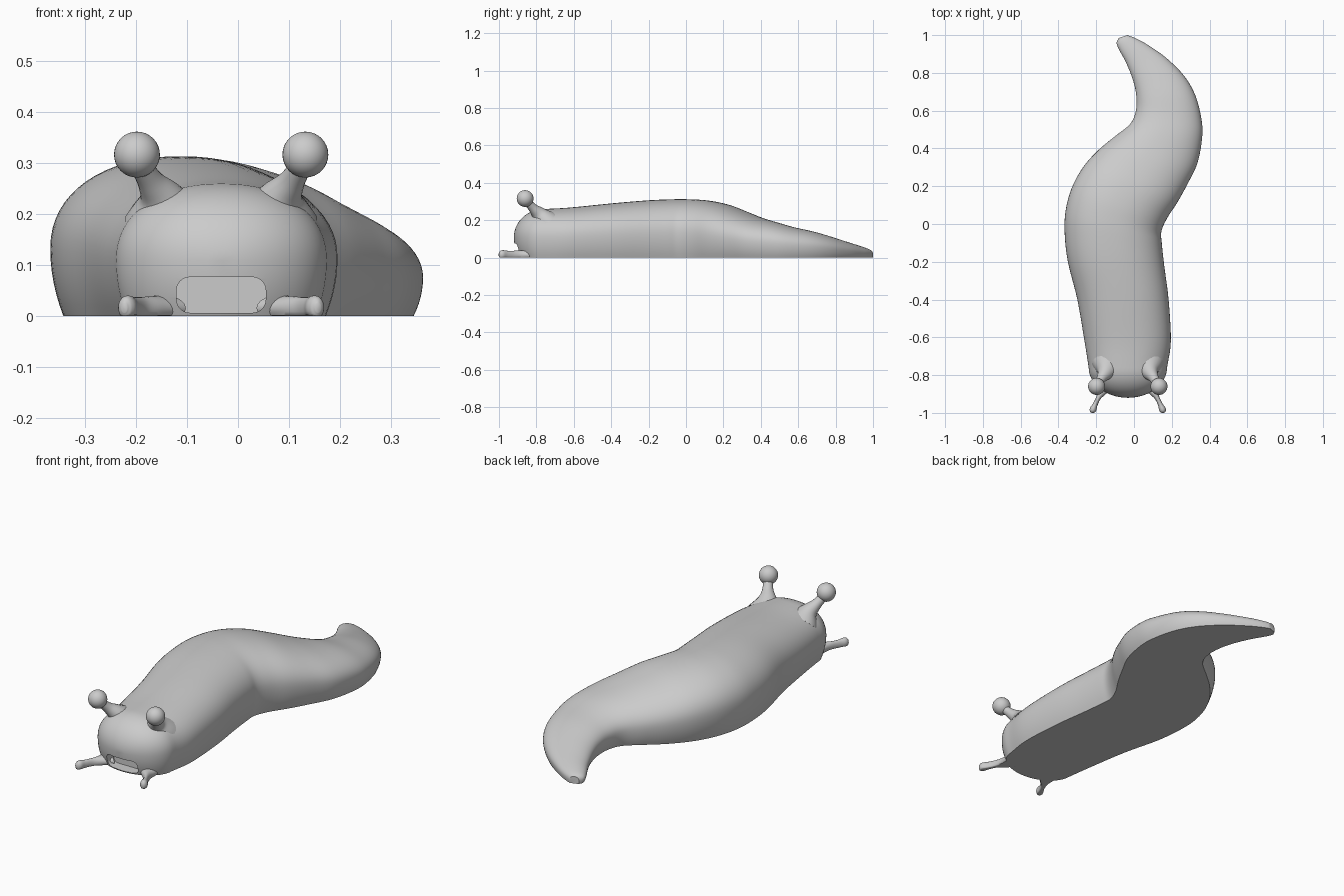
import bpy, bmesh, math
from mathutils import Vector

if "Cube" in bpy.data.objects:
    bpy.data.objects.remove(bpy.data.objects["Cube"], do_unlink=True)

grey = bpy.data.materials.new("soft_grey")
grey.use_nodes = True
grey.diffuse_color = (0.6, 0.6, 0.6, 1)
grey.node_tree.nodes["Principled BSDF"].inputs["Base Color"].default_value = (0.6, 0.6, 0.6, 1)

AXIS = -0.033   # x of the head's centre line


def finish(bm, name):
    bmesh.ops.recalc_face_normals(bm, faces=bm.faces)
    mesh = bpy.data.meshes.new(name)
    bm.to_mesh(mesh)
    bm.free()
    mesh.materials.append(grey)
    obj = bpy.data.objects.new(name, mesh)
    bpy.context.collection.objects.link(obj)
    return obj


def smooth(obj, angle):
    bpy.ops.object.select_all(action="DESELECT")
    obj.select_set(True)
    bpy.context.view_layer.objects.active = obj
    bpy.ops.object.shade_smooth_by_angle(angle=math.radians(angle))


def skin(rings, name):
    """Bridge a list of closed rings and cap both ends."""
    bm = bmesh.new()
    loops = [[bm.verts.new(p) for p in ring] for ring in rings]
    n = len(loops[0])
    for a, b in zip(loops, loops[1:]):
        for i in range(n):
            j = (i + 1) % n
            bm.faces.new((a[i], a[j], b[j], b[i]))
    bm.faces.new(loops[0])
    bm.faces.new(loops[-1])
    return finish(bm, name)


def spline(rows, steps):
    """Catmull-Rom interpolation through rows of numbers."""
    rows = [Vector(r) for r in rows]
    ext = [rows[0] * 2 - rows[1]] + rows + [rows[-1] * 2 - rows[-2]]
    out = []
    for a, b, c, d in zip(ext, ext[1:], ext[2:], ext[3:]):
        for k in range(steps):
            t = k / steps
            out.append(b + (c - a) * (t / 2) + (a * 2 - b * 5 + c * 4 - d) * (t * t / 2)
                       + (b * 3 - a - c * 3 + d) * (t ** 3 / 2))
    return out + [rows[-1]]


def body_ring(lx, ly, rx, ry, top, mid, tuck=0):
    """Domed cross-section between two side points, with a flat sole."""
    prof = [(0.9 + 0.1 * (1 - (1 - s / 6) ** 2), mid * s / 6, 1 - s / 6) for s in range(6)]
    for k in range(33):
        a = math.pi * k / 32
        u, v = math.cos(a), math.sin(a)
        prof.append((math.copysign(abs(u) ** 0.92, u), mid + (top - mid) * abs(v) ** 0.92, 0))
    prof += [(-u, z, d) for u, z, d in reversed(prof[:6])]
    cx, cy, hx, hy = (lx + rx) / 2, (ly + ry) / 2, (rx - lx) / 2, (ry - ly) / 2
    return [(cx + hx * u, cy + hy * u + tuck * d * d, z) for u, z, d in prof]


# Body sections: right side x, y, left side x, y, height
sections = [
    (-.24, -.76, .175, -.76, .26), (-.262, -.62, .195, -.62, .268),
    (-.3, -.4, .183, -.4, .29), (-.35, -.2, .16, -.22, .306),
    (-.367, -.05, .147, -.1, .312), (-.362, .07, .145, -.04, .312),
    (-.33, .19, .175, .03, .306), (-.27, .3, .23, .115, .286),
    (-.19, .39, .285, .215, .25), (-.1, .465, .335, .32, .215),
    (-.02, .53, .36, .45, .187), (.01, .6, .358, .55, .163),
    (.012, .68, .325, .68, .14), (-.005, .76, .265, .785, .113),
    (-.04, .85, .17, .88, .083), (-.08, .925, .07, .95, .06),
    (-.092, .96, .005, .985, .047), (-.08, .985, -.035, 1, .036)]

# Rounded snout
MID = 0.42
lx, _, rx, _, head_top = sections[0]
neck_mid = MID * head_top
rings = []
for k in range(14, 0, -1):
    a = math.pi / 2 * k / 14.15
    c, s = math.cos(a), math.sin(a)
    y = -0.76 - 0.16 * s
    cx, hw = (lx + rx) / 2, (rx - lx) / 2
    rings.append(body_ring(cx - hw * c, y, cx + hw * c, y,
                           neck_mid + (head_top - neck_mid) * c, neck_mid, 0.025 * s))
rings += [body_ring(*r, MID * r[4]) for r in spline(sections, 5)]
body = skin(rings, "body")

# Mouth recess
bm = bmesh.new()
bmesh.ops.create_cube(bm, size=1)
for v in bm.verts:
    v.co = (AXIS + v.co.x * 0.175, -0.9 + v.co.y * 0.12, 0.041 + v.co.z * 0.07)
bmesh.ops.bevel(bm, geom=[e for e in bm.edges if abs(e.verts[0].co.y - e.verts[1].co.y) > 0.1],
                offset=0.026, segments=6, profile=0.5, affect="EDGES")
cutter = finish(bm, "mouth_cutter")
cutter.hide_render = True
cut = body.modifiers.new("mouth", "BOOLEAN")
cut.operation, cut.solver, cut.object = "DIFFERENCE", "EXACT", cutter
bpy.context.view_layer.objects.active = body
bpy.ops.object.modifier_apply(modifier=cut.name)
bpy.data.objects.remove(cutter, do_unlink=True)
smooth(body, 40)


def tube(path, name, side):
    """Tapered tube; path rows are x offset, y, z, half width, half thickness."""
    pts = spline(path, 6)
    rings = []
    for i, p in enumerate(pts):
        c = Vector(p[:3])
        tangent = Vector(pts[min(i + 1, len(pts) - 1)][:3]) - Vector(pts[max(i - 1, 0)][:3])
        across = tangent.cross((0, 0, 1)).normalized()
        up = across.cross(tangent).normalized()
        ring = []
        for k in range(20):
            a = math.tau * k / 20
            q = c + across * math.cos(a) * p[3] + up * math.sin(a) * p[4]
            ring.append((AXIS + side * q.x, q.y, max(q.z, 0)))
        rings.append(ring)
    smooth(skin(rings, name), 50)


for side, label in ((1, "left"), (-1, "right")):
    # Eye stalk with flared root
    tube([(.107, -.755, .195, .085, .07), (.118, -.785, .232, .047, .042),
          (.136, -.813, .26, .028, .027), (.152, -.838, .287, .023, .022),
          (.165, -.86, .315, .025, .025)], label + "_eye_stalk", side)
    # Eye ball
    bm = bmesh.new()
    bmesh.ops.create_uvsphere(bm, u_segments=32, v_segments=16, radius=0.045)
    bmesh.ops.translate(bm, verts=bm.verts, vec=(AXIS + side * 0.165, -0.86, 0.316))
    smooth(finish(bm, label + "_eye"), 60)
    # Feeler lying on the ground
    tube([(.115, -.84, .015, .05, .026), (.135, -.885, .015, .026, .024),
          (.155, -.92, .015, .013, .022), (.172, -.955, .015, .013, .022),
          (.183, -.98, .016, .018, .024), (.188, -.993, .016, .014, .02),
          (.19, -1, .016, .006, .01)], label + "_feeler", side)
